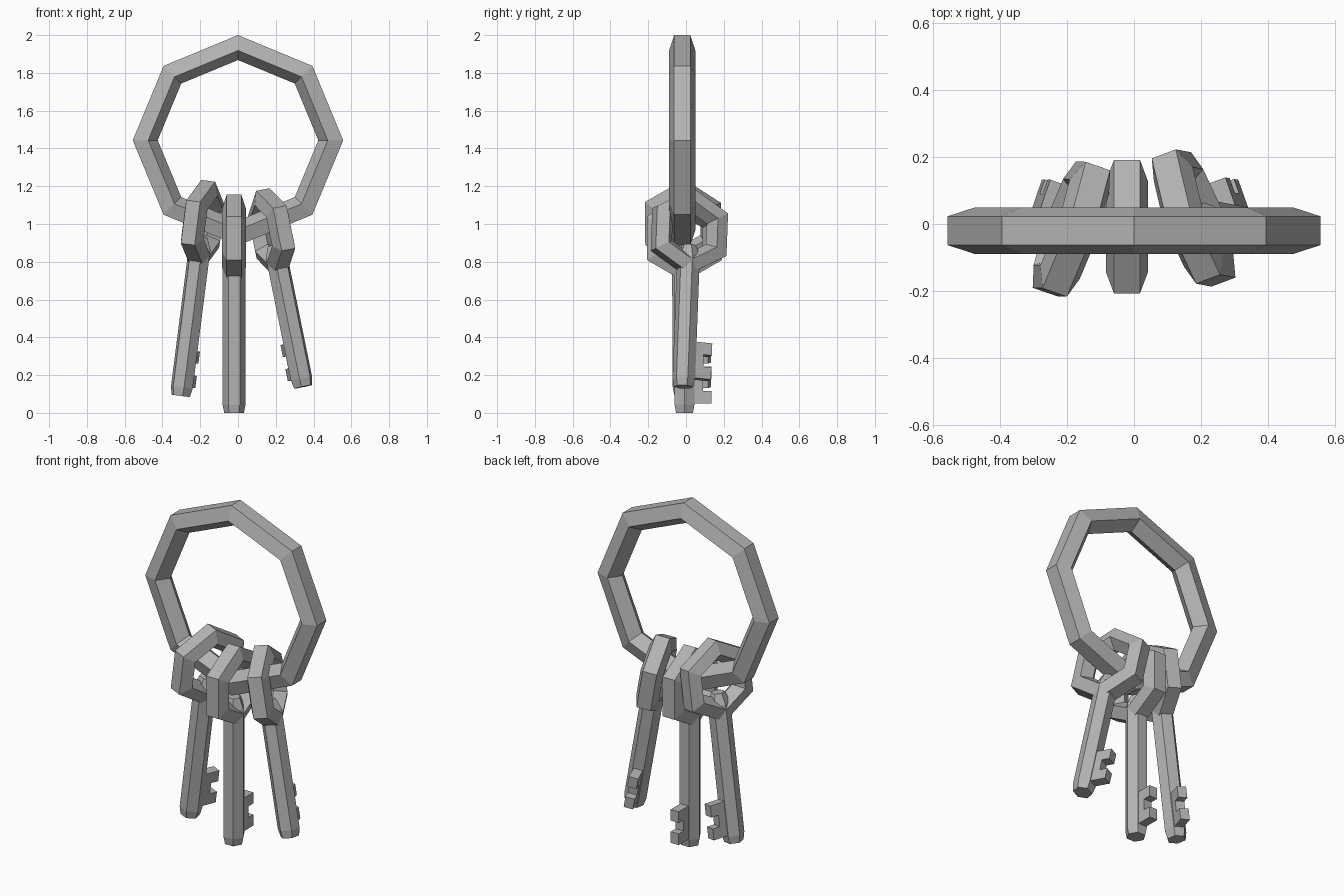
import bpy, bmesh
from math import sin, cos, pi, radians
from mathutils import Matrix, Vector

cube = bpy.data.objects.get("Cube")
if cube:
    bpy.data.objects.remove(cube)

metal = bpy.data.materials.new("grey_metal")
metal.use_nodes = True
metal.diffuse_color = (0.45, 0.45, 0.45, 1)
metal.node_tree.nodes["Principled BSDF"].inputs["Base Color"].default_value = (0.45, 0.45, 0.45, 1)


def finish(name, bm, matrix):
    bmesh.ops.recalc_face_normals(bm, faces=bm.faces)
    mesh = bpy.data.meshes.new(name)
    bm.to_mesh(mesh)
    bm.free()
    mesh.materials.append(metal)
    obj = bpy.data.objects.new(name, mesh)
    bpy.context.collection.objects.link(obj)
    obj.matrix_world = matrix
    return obj


def bridge(bm, a, b):
    n = len(a)
    for i in range(n):
        bm.faces.new((a[i], a[(i + 1) % n], b[(i + 1) % n], b[i]))


def ring(name, sides, radius, tube, height, matrix):
    """Upright polygonal ring in the local YZ plane, five-sided tube, flat outside."""
    bm = bmesh.new()
    loops = []
    for i in range(sides):
        a = 2 * pi * i / sides
        loop = []
        for k in range(5):
            t = 2 * pi * (k + 0.5) / 5
            r = radius + tube * cos(t)
            loop.append(bm.verts.new((tube * sin(t), r * sin(a), height + r * cos(a))))
        loops.append(loop)
    for i in range(sides):
        bridge(bm, loops[i], loops[(i + 1) % sides])
    return finish(name, bm, matrix)


def shaft(name, length, radius, matrix):
    """Six-sided rod with tapered ends."""
    bm = bmesh.new()
    loops = []
    for z, r in ((0, 0.85), (0.045, 1), (length - 0.06, 1), (length, 0.6)):
        loops.append([bm.verts.new((radius * r * cos(pi * k / 3),
                                    radius * r * sin(pi * k / 3), z)) for k in range(6)])
    for a, b in zip(loops, loops[1:]):
        bridge(bm, a, b)
    bm.faces.new(loops[0])
    bm.faces.new(loops[-1])
    return finish(name, bm, matrix)


def bit(name, matrix):
    """Two-toothed plate at the foot of the shaft."""
    base, notch, tip, half = 0.02, 0.097, 0.143, 0.026
    outline = [(base, 0.05), (tip, 0.05), (tip, 0.115), (notch, 0.115),
               (notch, 0.18), (tip, 0.18), (tip, 0.245), (base, 0.245)]
    bm = bmesh.new()
    a, b = ([bm.verts.new((x, y, z)) for y, z in outline] for x in (-half, half))
    bridge(bm, a, b)
    bm.faces.new(a)
    bm.faces.new(b)
    return finish(name, bm, matrix)


# Large ring that holds the keys
ring("holder_ring", 8, 0.498, 0.073, 0,
     Matrix.Translation((0, -0.02, 1.443)) @ Matrix.Rotation(pi / 2, 4, 'Z'))

# Keys: foot of the shaft, centre of the bow, turn about the shaft
keys = {
    "middle": ((-0.021, -0.008, 0), (-0.021, -0.008, 0.925), 0),
    "right": ((-0.303, -0.01, 0.09), (-0.187, -0.015, 1.0), -19),
    "left": ((0.345, -0.013, 0.138), (0.178, 0.018, 0.957), 20),
}
for side, (foot, centre, turn) in keys.items():
    axis = Vector(centre) - Vector(foot)
    lean = Vector((0, 0, 1)).rotation_difference(axis).to_matrix().to_4x4()
    place = Matrix.Translation(foot) @ lean @ Matrix.Rotation(radians(turn), 4, 'Z')
    ring(side + "_key_bow", 6, 0.177, 0.066, axis.length, place)
    shaft(side + "_key_shaft", axis.length - 0.07, 0.061, place)
    bit(side + "_key_bit", place)
